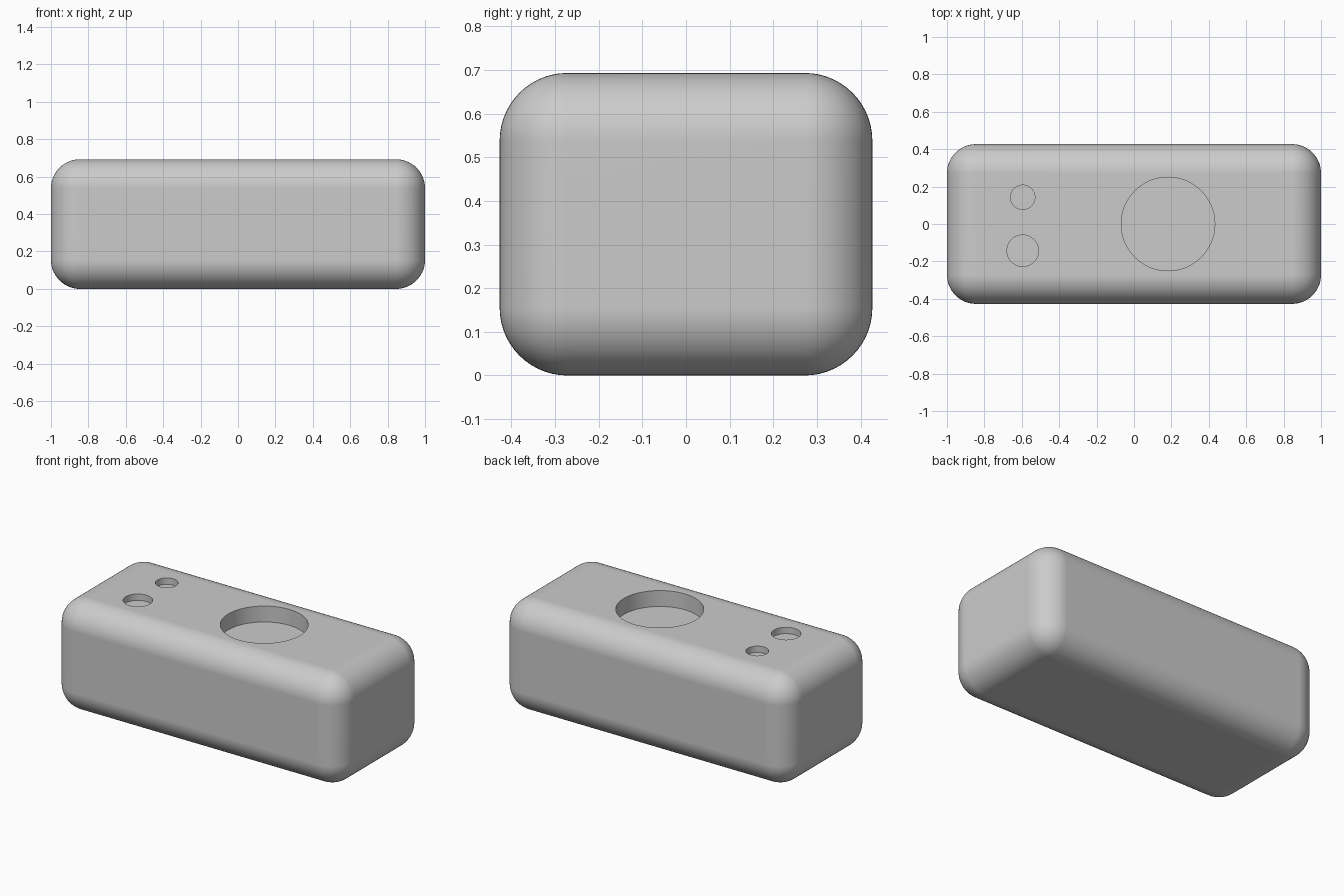
import bpy
import bmesh
import math
from mathutils import Vector

LENGTH, DEPTH, HEIGHT, RADIUS = 2.0, 0.854, 0.693, 0.155

default_cube = bpy.data.objects.get("Cube")
if default_cube:
    bpy.data.objects.remove(default_cube, do_unlink=True)

# One plain grey finish
grey = bpy.data.materials.new("light_grey")
grey.use_nodes = True
colour = (0.6, 0.6, 0.6, 1.0)
grey.diffuse_color = colour
grey.node_tree.nodes["Principled BSDF"].inputs["Base Color"].default_value = colour


def select_only(obj):
    bpy.ops.object.select_all(action="DESELECT")
    obj.select_set(True)
    bpy.context.view_layer.objects.active = obj


# Enclosure body: a box with every edge rounded
mesh = bpy.data.meshes.new("enclosure")
bm = bmesh.new()
bmesh.ops.create_cube(bm, size=1.0)
bmesh.ops.scale(bm, vec=Vector((LENGTH, DEPTH, HEIGHT)), verts=bm.verts)
bmesh.ops.translate(bm, vec=Vector((0, 0, HEIGHT / 2)), verts=bm.verts)
bmesh.ops.bevel(bm, geom=bm.edges[:], offset=RADIUS, offset_type="OFFSET",
                segments=14, profile=0.5, affect="EDGES")
bm.to_mesh(mesh)
bm.free()
mesh.materials.append(grey)
body = bpy.data.objects.new("enclosure", mesh)
bpy.context.collection.objects.link(body)


def cut_pocket(name, x, y, radius, depth):
    """Sink a round flat-bottomed pocket into the top of the body."""
    rise = 0.1
    bpy.ops.mesh.primitive_cylinder_add(
        vertices=96, radius=radius, depth=depth + rise,
        location=(x, y, HEIGHT + (rise - depth) / 2))
    cutter = bpy.context.object
    cutter.name = name
    cutter.hide_render = True
    cutter.data.materials.append(grey)
    select_only(body)
    cut = body.modifiers.new(name, "BOOLEAN")
    cut.operation = "DIFFERENCE"
    cut.solver = "EXACT"
    cut.object = cutter
    bpy.ops.object.modifier_apply(modifier=cut.name)
    bpy.data.objects.remove(cutter, do_unlink=True)


# Large dial recess and two smaller recesses
cut_pocket("dial_recess", 0.182, 0.0, 0.25, 0.1)
cut_pocket("small_recess", -0.595, 0.143, 0.065, 0.04)
cut_pocket("medium_recess", -0.595, -0.143, 0.084, 0.04)

# Smooth rounded edges, crisp pocket rims, flat faces kept flat
select_only(body)
bpy.ops.object.shade_smooth_by_angle(angle=math.radians(30))
weighted = body.modifiers.new("flat_face_normals", "WEIGHTED_NORMAL")
weighted.keep_sharp = True
